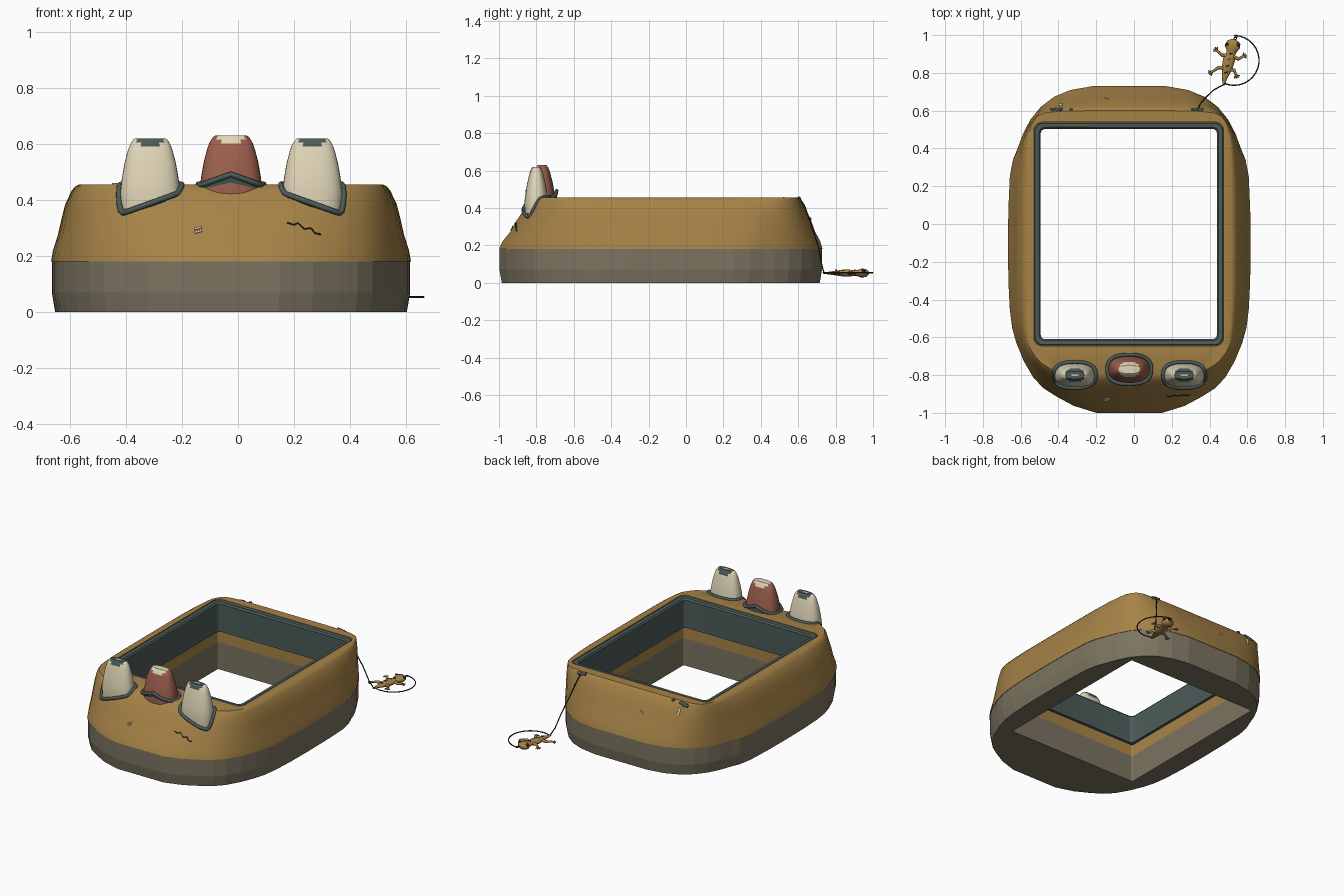
import bpy, bmesh, math
from mathutils import Vector
from mathutils.bvhtree import BVHTree

if "Cube" in bpy.data.objects:
    bpy.data.objects.remove(bpy.data.objects["Cube"])


def material(name, rgb):
    m = bpy.data.materials.new(name)
    m.use_nodes = True
    m.diffuse_color = (*rgb, 1)
    m.node_tree.nodes["Principled BSDF"].inputs["Base Color"].default_value = (*rgb, 1)
    return m


OCHRE = material("ochre shell", (0.38, 0.225, 0.062))
STONE = material("stone grey", (0.2, 0.174, 0.12))
TEAL = material("dark teal", (0.07, 0.105, 0.1))
CREAM = material("cream", (0.75, 0.67, 0.48))
RED = material("brick red", (0.33, 0.115, 0.073))
BLACK = material("near black", (0.02, 0.02, 0.018))


def finish(name, bm, mats):
    bmesh.ops.recalc_face_normals(bm, faces=bm.faces)
    me = bpy.data.meshes.new(name)
    bm.to_mesh(me)
    bm.free()
    for m in mats:
        me.materials.append(m)
    ob = bpy.data.objects.new(name, me)
    bpy.context.collection.objects.link(ob)
    return ob


def skin(bm, rings, closed=False):
    """Join equal-length rings of points with quads; return the vertex rings."""
    vs = [[bm.verts.new(p) for p in r] for r in rings]
    for a, b in zip(vs, vs[1:] + vs[:1] if closed else vs[1:]):
        for i in range(len(a)):
            j = (i + 1) % len(a)
            bm.faces.new((a[i], a[j], b[j], b[i]))
    return vs


def fill_between(bm, a, b):
    """Zip two flat rings together, always taking the shorter next edge."""
    s = min(range(len(b)), key=lambda k: (b[k].co - a[0].co).length)
    b = b[s:] + b[:s] + [b[s]]
    a = a + [a[0]]
    i = j = 0
    while i < len(a) - 1 or j < len(b) - 1:
        step_a = j == len(b) - 1 or (i < len(a) - 1 and (a[i + 1].co - b[j].co).length
                                     < (b[j + 1].co - a[i].co).length)
        if step_a:
            bm.faces.new((a[i], a[i + 1], b[j]))
            i += 1
        else:
            bm.faces.new((a[i], b[j + 1], b[j]))
            j += 1


# Half outlines of the case, front to back: rounded below, squarer on top
LOW = [(.27, -1), (.6, -.9), (.79, -.785), (.93, -.575), (.985, -.37), (1, 0),
       (.985, .45), (.92, .62), (.815, .795), (.62, .935), (.3, 1)]
TOP = [(.45, -1), (.78, -.95), (.93, -.85), (.985, -.74), (1, -.45), (1, 0),
       (1, .5), (.985, .8), (.94, .92), (.82, .985), (.4, 1)]
CX = -0.025


def rounded(half):
    """Mirror a half outline and add one smooth point per side."""
    pts = [Vector(p) for p in half] + [Vector((-u, v)) for u, v in reversed(half)]
    out = []
    for i, p in enumerate(pts):
        q, r = pts[(i + 1) % len(pts)], pts[(i + 2) % len(pts)]
        mid = (9 * (p + q) - pts[i - 1] - r) / 16
        out += [p, Vector([max(-1, min(1, c)) for c in mid])]
    return out


LOW, TOP = rounded(LOW), rounded(TOP)


def outline(tx, ty, z, inset=0.0):
    pts = []
    for a, b in zip(LOW, TOP):
        x = a.x * (.642 - inset) * (1 - tx) + b.x * .54 * tx
        y = (a.y * (.865 - inset) - .135) * (1 - ty) + (b.y * .7 - .1) * ty
        pts.append((CX + x, y, z))
    return pts


def window(z, inset=0.0, radius=0.04):
    """Rounded rectangle of the opening."""
    hx, hy, r = .5025 - inset, .592 - inset, radius
    pts = []
    for k, (sx, sy) in enumerate([(1, 1), (-1, 1), (-1, -1), (1, -1)]):
        for s in range(5):
            a = math.radians(90 * k + 22.5 * s)
            pts.append((-.0275 + sx * (hx - r) + r * math.cos(a),
                        -.053 + sy * (hy - r) + r * math.sin(a), z))
    return pts


def shell(name, rings, mat, openings):
    bm = bmesh.new()
    outer = skin(bm, rings)
    inner = skin(bm, [window(*o) for o in openings])
    fill_between(bm, outer[0], inner[0])
    fill_between(bm, outer[-1], inner[-1])
    return finish(name, bm, [mat])


# Case: lower tray and upper shell, with a ledge under the window frame
tray = shell("lower_tray", [outline(0, 0, 0, .015), outline(0, 0, .07, .003),
                            outline(0, 0, .18, .003)], STONE, [(0, .02, .01), (.18, .02, .01)])
steps = [(0, 0, .18), (.07, .09, .22), (.24, .31, .275), (.37, .47, .333), (.5, .65, .385),
         (.73, .84, .435), (.87, .94, .45), (1, 1, .456)]
upper = shell("upper_shell", [outline(*s) for s in steps], OCHRE,
              [(.18, .02, .01), (.258, .02, .01), (.258, 0, .04), (.456, 0, .04)])

# Outer surface used to seat details
probe = bmesh.new()
rings = skin(probe, [outline(*s) for s in steps])
probe.faces.new(rings[-1])
bmesh.ops.triangulate(probe, faces=probe.faces)
surface = BVHTree.FromBMesh(probe)
probe.free()


def seat(x, y, lift=0.0):
    hit = surface.ray_cast(Vector((x, y, 2)), Vector((0, 0, -1)))[0]
    return (x, y, (hit.z if hit else .2) + lift)


def on_front(x, z):
    hit = surface.ray_cast(Vector((x, -2, z)), Vector((0, 1, 0)))[0]
    return (x, hit.y - .002, z)


# Window frame
bm = bmesh.new()
skin(bm, [window(z, i, .045 - i * .6) for i, z in
          [(.001, .26), (.001, .448), (.006, .455), (.028, .453), (.036, .443),
           (.036, .26)]], closed=True)
finish("window_frame", bm, [TEAL])


def tube(name, pts, radius, mat, cyclic=False, radii=None):
    cu = bpy.data.curves.new(name, "CURVE")
    cu.dimensions = "3D"
    cu.bevel_depth = radius
    cu.bevel_resolution = 2
    cu.use_fill_caps = True
    sp = cu.splines.new("POLY")
    sp.points.add(len(pts) - 1)
    for i, p in enumerate(pts):
        sp.points[i].co = (*p, 1)
        sp.points[i].radius = radii[i] if radii else 1
    sp.use_cyclic_u = cyclic
    cu.materials.append(mat)
    ob = bpy.data.objects.new(name, cu)
    bpy.context.collection.objects.link(ob)
    return ob


def oval(cx, cy, hx, hy, n=32):
    out = []
    for i in range(n):
        c, s = math.cos(math.tau * i / n), math.sin(math.tau * i / n)
        out.append((cx + hx * math.copysign(abs(c) ** .8, c),
                    cy + hy * math.copysign(abs(s) ** .8, s)))
    return out


# Buttons: domed pegs with a marked tip, a gasket and a sloping socket below
def button(name, cx, cy, hx, hy, top, main, accent):
    bm = bmesh.new()
    profile = [(.97, .37), (1, .43), (.94, .48), (.86, .53), (.75, .575), (.7, .591),
               (.63, .606), (.56, .616), (.5, .62), (.2, .62)]
    vs = skin(bm, [[(x, y, z + top - .62) for x, y in oval(cx, cy, hx * k, hy * k ** 1.7)]
                   for k, z in profile])
    bm.faces.new(vs[0])
    bm.faces.new(vs[-1]).material_index = 2
    for f in bm.faces:
        c = f.calc_center_median()
        reach = .048 if c.z > top - .012 else .028
        if len(f.verts) == 4 and c.z > top - .028 and abs(c.x - cx) < reach:
            f.material_index = 1
    finish(name, bm, [main, accent, CREAM])
    ring = []
    for x, y in oval(cx, cy, hx + .005, hy + .005):
        floor = .355 + (.38 - abs(x - CX)) * .36
        ring.append((x, y, max(floor, seat(x, y)[2])))
    tube(name + "_gasket", ring, .01, TEAL, cyclic=True)
    bm = bmesh.new()
    foot = [(x, y, .31) for x, y in oval(cx, cy + .03, hx * .8, hy * .8)]
    vs = skin(bm, [foot, ring])
    bm.faces.new(vs[0])
    finish(name + "_socket", bm, [TEAL])


button("right_button", -.313, -.8, .107, .064, .62, CREAM, TEAL)
button("middle_button", -.025, -.77, .112, .073, .63, RED, CREAM)
button("left_button", .265, -.8, .107, .064, .62, CREAM, TEAL)

# Wear marks on the shell
tube("crack", [on_front(x, z) for x, z in [(.175, .32), (.2, .312), (.215, .318), (.235, .297),
                                           (.26, .3), (.275, .282), (.295, .278)]], .003, BLACK)
for z in (.284, .297):
    tube("scratch", [on_front(-.155, z), on_front(-.13, z + .006)], .004, CREAM)
tube("back_scratch", [seat(-.155, .667, .002), seat(-.135, .663, .002)], .004, CREAM)
tube("frame_scratch", [(-.45, .523, .456), (-.23, .523, .456)], .004, CREAM)

# Strap lugs at the back
for x in (-.41, .335):
    tube("strap_slot", [seat(x + d, .605, 0) for d in (-.03, 0, .03)], .01, TEAL)
    tube("strap_lug", [seat(x - .02, .6, .002), seat(x, .612, .006), seat(x + .02, .6, .002)],
         .006, OCHRE)
tube("strap_stub", [seat(-.34, .605, .001), seat(-.325, .605, .001)], .009, TEAL)
tube("torn_tag", [seat(-.39, .618, .001), seat(-.386, .634, .001)], .008, CREAM)

# Cord and loop
tube("cord", [(.335, .605, .456), (.35, .635, .41), (.38, .67, .31), (.42, .708, .19),
              (.45, .725, .1), (.475, .737, .055)], .0035, BLACK)
loop = [(.53 + .132 * math.cos(math.radians(a)), .866 + .132 * math.sin(math.radians(a)), .054)
        for a in range(-114, 91, 12)]
tube("loop", loop, .0035, BLACK)
for k in range(3):
    y = .993 - k * .011
    tube("chain_link", [(.54 - k * .004 + .007 * math.cos(a * math.tau / 8),
                         y + .007 * math.sin(a * math.tau / 8), .054) for a in range(8)],
         .0025, BLACK, cyclic=True)

# Lizard charm: tapered body, legs with toes, eyes and back spots
Z = .052
spine = [(.475, .735), (.478, .765), (.487, .8), (.495, .835), (.503, .87), (.512, .9),
         (.517, .917), (.521, .94), (.526, .966), (.528, .978)]
lizard = tube("lizard_body", [(x, y, Z) for x, y in spine], .02, OCHRE,
              radii=[.3, .6, 1.05, 1.45, 1.6, 1.2, 1.4, 2.1, 1.6, .6])
lizard.scale.z = .6
lizard.location.z = Z * .4
legs = [((.508, .895), (.468, .893), (.44, .918)), ((.512, .895), (.552, .873), (.577, .887)),
        ((.49, .825), (.447, .828), (.412, .805)), ((.495, .82), (.53, .815), (.54, .79))]
for hip, knee, foot in legs:
    tube("lizard_leg", [(*p, Z) for p in (hip, knee, foot)], .009, OCHRE, radii=[1.2, 1, .7])
    aim = math.atan2(foot[1] - knee[1], foot[0] - knee[0])
    for spread in (-.9, -.3, .3, .9):
        tip = (foot[0] + .02 * math.cos(aim + spread), foot[1] + .02 * math.sin(aim + spread))
        tube("lizard_toe", [(*foot, Z), (*tip, Z - .004)], .0035, OCHRE)
for sx in (-1, 1):
    bm = bmesh.new()
    bmesh.ops.create_uvsphere(bm, u_segments=10, v_segments=6, radius=.01)
    finish("lizard_eye", bm, [BLACK]).location = (.523 + sx * .03, .95, Z + .012)
for x, y in spine[2:6]:
    tube("lizard_spot", [(x - .008, y, Z + .016), (x + .008, y + .004, Z + .016)], .003, BLACK)

# Smooth shading with sharp edges kept; the tray stays faceted
for ob in bpy.context.collection.objects:
    ob.select_set(ob.type == "MESH" and ob != tray)
bpy.context.view_layer.objects.active = upper
bpy.ops.object.shade_smooth_by_angle(angle=math.radians(35))
